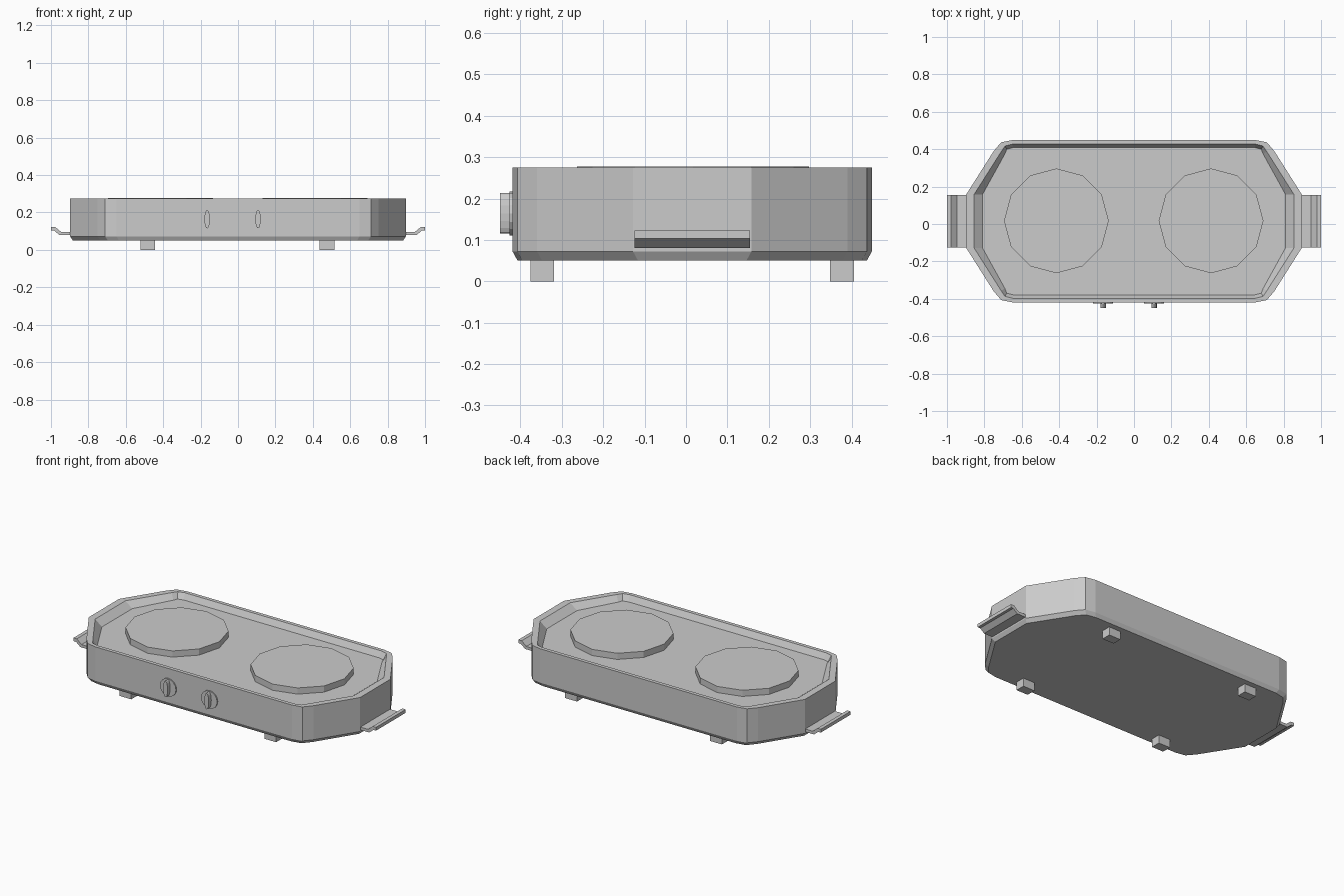
import bpy, bmesh, math
from mathutils import Matrix, Vector

old = bpy.data.objects.get("Cube")
if old:
    bpy.data.objects.remove(old, do_unlink=True)

GREY = (0.6, 0.6, 0.6, 1)
mat = bpy.data.materials.new("grey_metal")
mat.use_nodes = True
mat.diffuse_color = GREY
mat.node_tree.nodes["Principled BSDF"].inputs["Base Color"].default_value = GREY


def finish(name, bm):
    bmesh.ops.recalc_face_normals(bm, faces=bm.faces)
    mesh = bpy.data.meshes.new(name)
    bm.to_mesh(mesh)
    bm.free()
    mesh.materials.append(mat)
    obj = bpy.data.objects.new(name, mesh)
    bpy.context.collection.objects.link(obj)
    return obj


def loft(name, loops):
    """Skin a stack of matching loops and cap both ends."""
    bm = bmesh.new()
    rings = [[bm.verts.new(p) for p in loop] for loop in loops]
    n = len(rings[0])
    for a, b in zip(rings, rings[1:]):
        for i in range(n):
            j = (i + 1) % n
            bm.faces.new((a[i], a[j], b[j], b[i]))
    bm.faces.new(rings[0])
    bm.faces.new(rings[-1])
    return finish(name, bm)


def box(name, centre, size):
    bm = bmesh.new()
    bmesh.ops.create_cube(bm, size=1, matrix=Matrix.Translation(centre) @ Matrix.Diagonal((*size, 1)))
    return finish(name, bm)


def cylinder(name, centre, radius, depth, sides, squash=1, upright=True):
    turn = Matrix() if upright else Matrix.Rotation(math.pi / 2, 4, 'X')
    bm = bmesh.new()
    bmesh.ops.create_cone(bm, cap_ends=True, segments=sides, radius1=radius, radius2=radius, depth=depth,
                          matrix=Matrix.Translation(centre) @ Matrix.Diagonal((squash, 1, 1, 1)) @ turn)
    return finish(name, bm)


MID_Y = 0.015


def outline(quarter, z):
    """Mirror a quarter outline into a full loop."""
    loop = []
    for sx, sy in ((1, 1), (-1, 1), (-1, -1), (1, -1)):
        pts = quarter if sx == sy else quarter[::-1]
        loop += [Vector((sx * x, MID_Y + sy * y, z)) for x, y in pts]
    return loop


# Body: long octagon with eased corners, chamfered base and sunken top
outer = [(0.897, 0.143), (0.75, 0.375), (0.71, 0.422), (0.65, 0.434)]
base = [(x - 0.014, y - 0.012) for x, y in outer]
rim = [(0.855, 0.143), (0.71, 0.372), (0.69, 0.402), (0.65, 0.412)]
floor = [(0.81, 0.143), (0.69, 0.36), (0.68, 0.385), (0.645, 0.394)]
loft("body", [outline(base, 0.05), outline(outer, 0.072), outline(outer, 0.275),
              outline(rim, 0.275), outline(floor, 0.24)])

# Hot plates
for side, x in (("right", -0.415), ("left", 0.412)):
    cylinder("hot_plate_" + side, (x, 0.017, 0.258), 0.28, 0.038, 12)

# Control knobs: round back plate and narrow oval grip
for side, x in (("right", -0.165), ("left", 0.107)):
    cylinder("knob_plate_" + side, (x, -0.42, 0.164), 0.053, 0.012, 16, upright=False)
    cylinder("knob_grip_" + side, (x, -0.435, 0.164), 0.049, 0.03, 16, squash=0.3, upright=False)

# Stepped handles at both ends
profile = [(0.88, 0.08), (0.955, 0.08), (0.983, 0.103), (1, 0.103),
           (1, 0.123), (0.978, 0.123), (0.947, 0.097), (0.88, 0.097)]
for side, s in (("right", -1), ("left", 1)):
    loft("handle_" + side, [[(s * x, y, z) for x, z in profile] for y in (-0.125, 0.155)])

# Feet
for side, x in (("right", -0.482), ("left", 0.476)):
    for end, y in (("front", -0.347), ("back", 0.377)):
        box(f"foot_{end}_{side}", (x, y, 0.027), (0.078, 0.057, 0.054))
